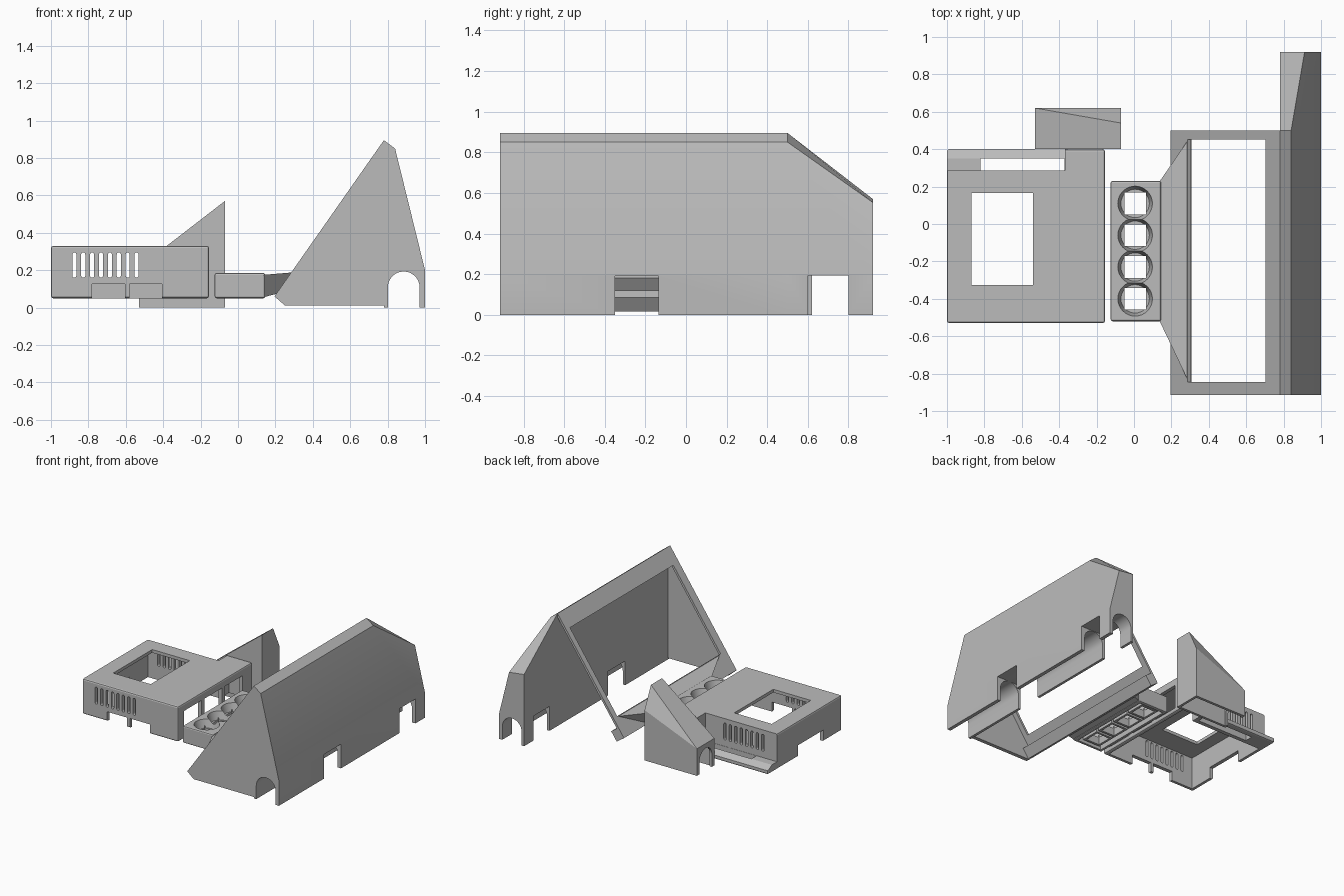
import bpy, bmesh, math

if "Cube" in bpy.data.objects:
    bpy.data.objects.remove(bpy.data.objects["Cube"])

grey = bpy.data.materials.new("plain grey")
grey.diffuse_color = (0.5, 0.5, 0.5, 1)
grey.use_nodes = True
grey.node_tree.nodes["Principled BSDF"].inputs["Base Color"].default_value = grey.diffuse_color


def loft(name, *rings):
    """Closed solid through matching rings of 3D points."""
    bm = bmesh.new()
    rs = [[bm.verts.new(p) for p in r] for r in rings]
    n = len(rs[0])
    bm.faces.new(rs[0])
    bm.faces.new(rs[-1][::-1])
    for a, b in zip(rs, rs[1:]):
        for i in range(n):
            j = (i + 1) % n
            bm.faces.new((a[j], a[i], b[i], b[j]))
    bmesh.ops.recalc_face_normals(bm, faces=bm.faces)
    me = bpy.data.meshes.new(name)
    bm.to_mesh(me)
    bm.free()
    me.materials.append(grey)
    ob = bpy.data.objects.new(name, me)
    bpy.context.collection.objects.link(ob)
    return ob


def at_y(prof, y):
    return [(x, y, z) for x, z in prof]


def prism_y(name, prof, y0, y1):
    return loft(name, at_y(prof, y0), at_y(prof, y1))


def prism_x(name, prof, x0, x1):
    return loft(name, [(x0, y, z) for y, z in prof], [(x1, y, z) for y, z in prof])


def box(name, x0, x1, y0, y1, z0, z1):
    return prism_y(name, [(x0, z0), (x1, z0), (x1, z1), (x0, z1)], y0, y1)


def arch(c, r, z0, zc, n=16):
    """Round-topped doorway outline."""
    return [(c - r, z0), (c + r, z0)] + [
        (c + r * math.cos(math.pi * i / n), zc + r * math.sin(math.pi * i / n)) for i in range(n + 1)]


def capsule(c, r, z0, z1, n=6):
    top = [(c + r * math.cos(math.pi * i / n), z1 - r + r * math.sin(math.pi * i / n)) for i in range(n + 1)]
    low = [(c - r * math.cos(math.pi * i / n), z0 + r - r * math.sin(math.pi * i / n)) for i in range(n + 1)]
    return top + low


def apply_mods(ob):
    dg = bpy.context.evaluated_depsgraph_get()
    me = bpy.data.meshes.new_from_object(ob.evaluated_get(dg))
    ob.modifiers.clear()
    ob.data = me


def cut(ob, *cutters):
    for c in cutters:
        m = ob.modifiers.new("cut", 'BOOLEAN')
        m.operation, m.solver, m.object = 'DIFFERENCE', 'EXACT', c
        apply_mods(ob)
        bpy.data.objects.remove(c)


def round_edges(ob, w):
    m = ob.modifiers.new("round", 'BEVEL')
    m.width, m.segments = w, 2
    apply_mods(ob)


# --- Large sloped housing
P, T, N = (0.195, 0.06), (0.574, 0.819), (0.819, -0.574)


def on_slope(s, d):
    """Point s up the slanted face and d behind it."""
    return (P[0] + s * T[0] + d * N[0], P[1] + s * T[1] + d * N[1])


# Slanted screen frame: thin plate with a thick lower bar
frame = prism_y("screen_frame", [P, on_slope(0, 0.078), on_slope(0.085, 0.078), on_slope(0.085, 0.018),
                                 (0.78, 0.864), (0.78, 0.895)], -0.89, 0.5)
cut(frame, prism_y("opening", [on_slope(0.16, -0.05), on_slope(0.885, -0.05), on_slope(0.885, 0.05),
                               on_slope(0.16, 0.05)], -0.845, 0.453))

# Triangular wall closing the front end
prism_y("end_wall", [P, (0.25, 0.012), (0.78, 0.012), (0.78, 0.895)], -0.915, -0.885)

# Solid back block with a sloping tail, a cable tunnel and side notches
main = [(0.78, 0), (1, 0), (1, 0.2), (0.84, 0.85), (0.78, 0.895)]
tail = [(0.78, 0), (1, 0), (1, 0.2), (0.912, 0.553), (0.78, 0.57)]
block = loft("back_block", at_y(main, -0.915), at_y(main, 0.5), at_y(tail, 0.92))
cut(block,
    prism_y("tunnel", arch(0.886, 0.085, -0.1, 0.108), -1, 1),
    box("side_notch", 0.7, 1.1, -0.35, -0.135, -0.1, 0.192),
    box("tail_notch", 0.7, 1.1, 0.6, 0.8, -0.1, 0.194))

# --- Link flaring from the button bar to the housing
loft("flared_link",
     [(0.135, -0.515, 0.055), (0.135, 0.225, 0.055), (0.135, 0.225, 0.175), (0.135, -0.515, 0.175)],
     [(0.21, -0.515, 0.075), (0.21, 0.225, 0.075), (0.29, 0.45, 0.188), (0.29, -0.84, 0.188)])

# --- Button bar with four round dishes over square holes
bar = box("button_bar", -0.125, 0.145, -0.52, 0.23, 0.05, 0.185)
round_edges(bar, 0.01)
cut(bar, box("underside", -0.1, 0.115, -0.495, 0.205, 0, 0.09))
for i in range(4):
    cy = 0.11 - 0.17 * i
    ring = [(math.cos(math.tau * k / 32), math.sin(math.tau * k / 32)) for k in range(32)]
    cut(bar, loft("dish", [(0.006 + 0.095 * c, cy + 0.095 * s, 0.195) for c, s in ring],
                  [(0.006 + 0.076 * c, cy + 0.076 * s, 0.12) for c, s in ring]),
        box("hole", -0.052, 0.064, cy - 0.058, cy + 0.058, 0, 0.3))
    rim = box("button_rim", -0.07, 0.082, cy - 0.076, cy + 0.076, 0.06, 0.095)
    cut(rim, box("hole", -0.052, 0.064, cy - 0.058, cy + 0.058, 0, 0.3))

# --- Board case: open-bottomed shell with window, vents and ports
case = box("board_case", -1, -0.155, -0.53, 0.4, 0.05, 0.33)
round_edges(case, 0.012)
cut(case,
    prism_x("rear_step", [(0.285, 0.11), (0.35, 0.11), (0.42, 0.07), (0.5, 0.5), (0.285, 0.5)], -1.1, -0.37),
    box("cavity", -0.97, -0.185, -0.5, 0.255, -0.1, 0.305),
    box("rear_cavity", -0.34, -0.185, 0.2, 0.37, -0.1, 0.305),
    box("window", -0.87, -0.54, -0.325, 0.165, 0.2, 0.5),
    box("ledge_slot", -0.82, -0.372, 0.287, 0.35, 0, 0.2),
    box("front_port_a", -0.78, -0.605, -0.6, -0.45, 0, 0.125),
    box("front_port_b", -0.58, -0.405, -0.6, -0.45, 0, 0.125),
    box("left_port", -1.1, -0.9, -0.3, 0.02, 0, 0.14),
    *[box("right_port", -0.25, -0.1, y, y + 0.22, 0.08, 0.27) for y in (-0.46, -0.2, 0.06)],
    *[prism_y("vent", capsule(-0.875 + 0.0475 * i, 0.011, 0.16, 0.295), -0.6, 0.35) for i in range(8)])

# --- Rear cable cover: slanted hollow box with an arched side
cover = prism_y("cable_cover", [(-0.53, 0), (-0.07, 0), (-0.07, 0.57), (-0.53, 0.215)], 0.4, 0.62)
cut(cover,
    loft("chamfer", [(-0.05, 0.5365, 0.5854), (-0.05, 0.6201, 0.408), (-0.05, 0.75, 0.8)],
         [(-0.535, 0.6209, 0.2111), (-0.535, 0.6214, 0.2105), (-0.535, 0.75, 0.8)]),
    prism_y("cavity", [(-0.51, -0.1), (-0.09, -0.1), (-0.09, 0.36), (-0.51, 0.19)], 0.42, 0.598),
    prism_x("arch", arch(0.51, 0.078, -0.1, 0.1), -0.6, -0.45))

# Smooth only the rounded dishes, arches and tunnel
for ob in bpy.data.objects:
    ob.select_set(True)
    bpy.context.view_layer.objects.active = ob
bpy.ops.object.shade_smooth_by_angle(angle=math.radians(14))
